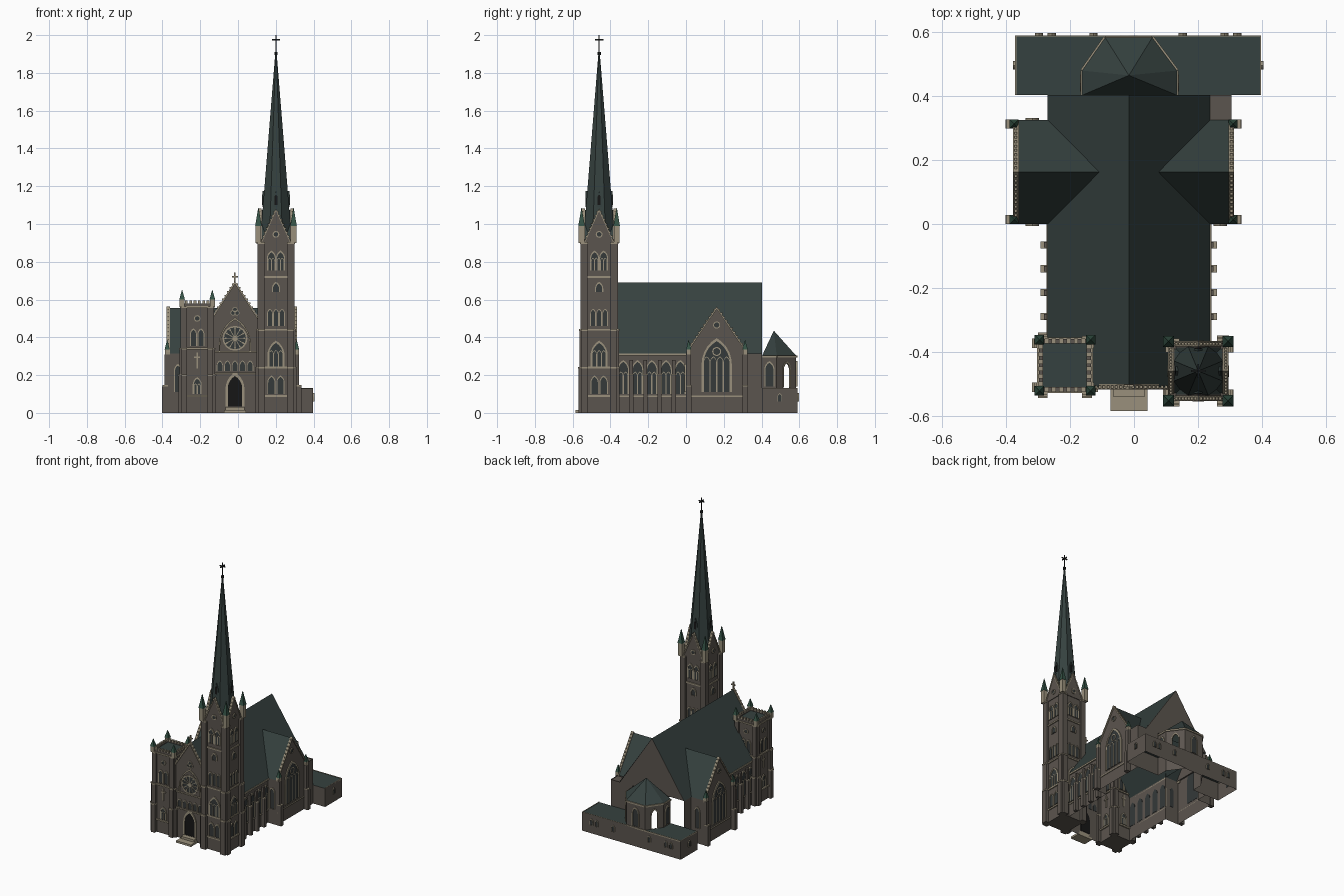
import bpy
from math import sin, cos, pi, radians
from mathutils import Matrix, Vector

if "Cube" in bpy.data.objects:
    bpy.data.objects.remove(bpy.data.objects["Cube"], do_unlink=True)

COLORS = {"stone": (.105, .09, .077), "trim": (.32, .28, .2), "slate": (.036, .053, .05),
          "glass": (.035, .041, .041), "copper": (.035, .085, .06), "door": (.008, .008, .008),
          "iron": (.015, .018, .018)}
NAMES = list(COLORS)
MATS = []
for key, rgb in COLORS.items():
    m = bpy.data.materials.new(key)
    m.use_nodes = True
    m.diffuse_color = (*rgb, 1)
    m.node_tree.nodes["Principled BSDF"].inputs["Base Color"].default_value = (*rgb, 1)
    MATS.append(m)

parts = {}


def add(part, mat, verts, faces):
    vs, fs, ms = parts.setdefault(part, ([], [], []))
    n = len(vs)
    vs += [tuple(v) for v in verts]
    fs += [[i + n for i in f] for f in faces]
    ms += [NAMES.index(mat)] * len(faces)


def wall(x, y, angle):
    # frame on a wall: u runs along it, z is up, d points outward
    return Matrix.Translation((x, y, 0)) @ Matrix.Rotation(radians(angle), 4, 'Z')


def extrude(part, mat, M, line, d0, d1):
    n = len(line)
    area = sum(line[i - 1][0] * line[i][1] - line[i][0] * line[i - 1][1] for i in range(n))
    line = line if area > 0 else line[::-1]
    vs = [M @ Vector((u, -d, z)) for d in (d1, d0) for u, z in line]
    fs = [list(range(n)), list(range(2 * n - 1, n - 1, -1))]
    fs += [[(i + 1) % n, i, n + i, n + (i + 1) % n] for i in range(n)]
    add(part, mat, vs, fs)


def ring(part, mat, M, outer, inner, d):
    n = len(outer)
    vs = [M @ Vector((u, -k, z)) for line, k in ((outer, d), (inner, d), (outer, 0), (inner, 0)) for u, z in line]
    fs = []
    for i in range(n):
        j = (i + 1) % n
        fs += [[i, j, n + j, n + i], [j, i, 2 * n + i, 2 * n + j], [n + i, n + j, 3 * n + j, 3 * n + i]]
    add(part, mat, vs, fs)


def sheet(part, mat, plan, z0, z1):
    for (a, b), (c, d) in zip(plan, plan[1:]):
        add(part, mat, [(a, b, z0), (c, d, z0), (c, d, z1), (a, b, z1)], [[0, 1, 2, 3]])


def frustum(part, mat, x, y, r0, z0, r1, z1, n=4):
    # r is measured to the flat sides
    k = 1 / cos(pi / n)
    vs = [(x + r * k * cos((2 * i + 1) * pi / n), y + r * k * sin((2 * i + 1) * pi / n), z)
          for r, z in ((r0, z0), (r1, z1)) for i in range(n)]
    fs = [[i, (i + 1) % n, n + (i + 1) % n, n + i] for i in range(n)]
    add(part, mat, vs, fs + [list(range(n))[::-1], list(range(n, 2 * n))])


def rect(u0, u1, z0, z1):
    return [(u0, z0), (u1, z0), (u1, z1), (u0, z1)]


def circle(u, z, r, n=16):
    return [(u + r * cos(2 * pi * i / n), z + r * sin(2 * pi * i / n)) for i in range(n)]


def arch(u, z, w, h, n=5):
    spring = z + h - w * sin(pi / 3)
    right = [(-w / 2 + w * cos(pi / 3 * i / n), spring + w * sin(pi / 3 * i / n)) for i in range(n + 1)]
    left = [(-a, b) for a, b in right[-2::-1]]
    return [(u + a, b) for a, b in [(-w / 2, z), (w / 2, z)] + right + left]


def chevron(w, z, h, t):
    return [(-w, z), (0, z + h), (w, z), (w, z - t), (0, z + h - t), (-w, z - t)]


def window(part, M, u, z, w, h, lights=1, t=.006, fill="glass"):
    extrude(part, fill, M, arch(u, z, w, h), -.002, .003)
    ring(part, "trim", M, arch(u, z, w + 2 * t, h + 1.6 * t), arch(u, z, w, h), .007)
    lw = w / lights
    for k in range(lights if lights > 1 else 0):
        c = u + (k + .5) * lw - w / 2
        ring(part, "trim", M, arch(c, z, lw, h * .7), arch(c, z, lw - .006, h * .7 - .005), .005)


def eye(part, M, u, z, r, t=.005):
    extrude(part, "glass", M, circle(u, z, r), 0, .003)
    ring(part, "trim", M, circle(u, z, r + t), circle(u, z, r), .006)


def gable_trim(part, M, w, z, h, t, step=8):
    extrude(part, "trim", M, chevron(w, z, h, t), -.01, .008)
    for k in range(1, step):
        for s in (-1, 1):
            u, v = s * w * k / step, z + h * (1 - k / step)
            extrude(part, "trim", M, rect(u - .004, u + .004, v, v + .008), -.004, .004)


def pinnacle(part, x, y, r, z0, z1, z2, mat="trim"):
    frustum(part, mat, x, y, r, z0, r, z1)
    frustum(part, "copper", x, y, r * 1.15, z1, .001, z2)


CX, NAVE, EAVE, RIDGE, FRONT, BACK = -.016, .25, .315, .69, -.51, .403
T0, T1, TZ = 0, .325, .555
TM = (T0 + T1) / 2
RIGHT, LEFT = CX - NAVE, CX + NAVE

# nave and transept walls, open at the floor and beside the apse
sheet("church_walls", "stone",
      [(RIGHT, BACK), (RIGHT, T1), (-.37, T1), (-.37, T0), (RIGHT, T0), (RIGHT, FRONT), (LEFT, FRONT),
       (LEFT, T0), (.305, T0), (.305, BACK), (.134, BACK)], 0, EAVE)
add("church_walls", "stone", [(LEFT, T1, .31), (.305, T1, .31), (.305, BACK, .31), (LEFT, BACK, .31)], [[0, 1, 2, 3]])
for y, a in ((FRONT, 0), (BACK, 180)):
    extrude("nave_gables", "stone", wall(CX, y, a), [(-NAVE, EAVE), (NAVE, EAVE), (0, RIDGE)], -.01, 0)

# roofs
for s, xe in ((1, .305), (-1, -.37)):
    e = CX + s * (NAVE + .004)
    add("nave_roof", "slate", [(e, FRONT, EAVE), (e, BACK, EAVE), (CX, BACK, RIDGE), (CX, FRONT, RIDGE)],
        [[0, 1, 2, 3][::s]])
    inner = CX + s * .093
    for y, f in ((T0, s), (T1, -s)):
        add("transept_roof", "slate", [(e - s * .004, y, EAVE), (xe, y, EAVE), (xe, TM, TZ), (inner, TM, TZ)],
            [[0, 1, 2, 3][::f]])

    # nave sides: five windows, four buttresses, eave band
    M = wall(CX + s * NAVE, 0, 90 * s)
    for k in range(5):
        window("nave_windows", M, s * (-.332 + .0755 * k), .1, .05, .17, 2)
    for k in range(4):
        u = s * (-.29 + .075 * k)
        extrude("nave_buttresses", "stone", M, rect(u - .011, u + .011, 0, .2), 0, .026)
        extrude("nave_buttresses", "trim", M, rect(u - .011, u + .011, .2, .207), 0, .026)
        extrude("nave_buttresses", "stone", M, rect(u - .009, u + .009, .2, .28), 0, .015)
    a, b = sorted((s * -.37, s * T0))
    extrude("nave_eaves", "trim", M, rect(a, b, .303, EAVE), 0, .008)
    extrude("nave_eaves", "trim", M, rect(a, b, .085, .092), 0, .005)

    # transept end with large window
    M = wall(xe, TM, 90 * s)
    h = T1 / 2
    extrude("transept_gables", "stone", M, [(-h, EAVE), (h, EAVE), (0, TZ)], -.01, 0)
    gable_trim("transept_gables", M, h, EAVE + .008, TZ - EAVE, .014, 12)
    window("transept_windows", M, 0, .11, .14, .27, 4, .01)
    ring("transept_windows", "trim", M, circle(0, .325, .024), circle(0, .325, .018), .006)
    eye("transept_windows", M, 0, .465, .014)
    extrude("transept_gables", "trim", M, rect(-h, h, .085, .092), 0, .005)
    for y in (T0 + .014, T1 - .012):
        u = s * (y - TM)
        extrude("transept_buttresses", "stone", M, rect(u - .014, u + .014, 0, .14), 0, .032)
        extrude("transept_buttresses", "trim", M, rect(u - .014, u + .014, .14, .147), 0, .03)
        extrude("transept_buttresses", "stone", M, rect(u - .013, u + .013, .14, .31), 0, .018)
        pinnacle("transept_pinnacles", xe + s * .005, y, .012, .3, .335, .385)
    for y, a in ((T0, 0), (T1, 180)):
        window("transept_windows", wall((xe + CX + s * NAVE) / 2, y, a), 0, .11, .03, .14)

# entrance front
M = wall(CX, FRONT, 0)
gable_trim("front_gable", M, .13, RIDGE - .13 * 1.5, .13 * 1.5 + .008, .016, 10)
for z in (.205, .32):
    extrude("front_bands", "trim", M, rect(-.12, .12, z, z + .008), 0, .008)
for k in range(5):
    window("front_arcade", M, (k - 2) * .04, .222, .026, .05, 1, .004)
window("front_door", M, 0, .035, .076, .16, 1, .012, "door")
extrude("front_steps", "trim", M, rect(-.058, .058, 0, .014), 0, .075)
extrude("front_steps", "trim", M, rect(-.05, .05, 0, .03), 0, .03)
ring("rose_window", "trim", M, arch(0, .325, .17, .18), arch(0, .325, .156, .168), .008)
eye("rose_window", M, 0, .395, .058, .008)
for k in range(12):
    spoke = M @ Matrix.Translation((0, 0, .395)) @ Matrix.Rotation(k * pi / 6, 4, 'Y')
    extrude("rose_window", "trim", spoke, rect(-.002, .002, .01, .058), 0, .006)
    extrude("rose_window", "trim", spoke, circle(0, .05, .005, 6), 0, .005)
extrude("rose_window", "trim", M, circle(0, .395, .014), 0, .007)
for k in range(3):
    t = pi / 2 + k * 2 * pi / 3
    eye("gable_trefoil", M, .012 * cos(t), .535 + .012 * sin(t), .01, .004)
extrude("gable_cross", "trim", M, rect(-.004, .004, RIDGE, .742), -.008, 0)
extrude("gable_cross", "trim", M, rect(-.015, .015, .718, .726), -.008, 0)

# tall tower
X, Y, R = .201, -.46, .086
frustum("tall_tower", "stone", X, Y, R, 0, R, .92)
for a in range(0, 360, 90):
    M = wall(X, Y, a) @ Matrix.Translation((0, -R, 0))
    for s in (-1, 1):
        for z0, z1, d in ((0, .24, .022), (.24, .44, .018), (.44, .9, .013)):
            lo, hi = sorted((s * .058, s * (R + .01)))
            extrude("tall_tower_buttresses", "stone", M, rect(lo, hi, z0, z1), -.01, d)
            extrude("tall_tower_buttresses", "trim", M, rect(lo, hi, z1 - .006, z1 + .004), -.01, d + .003)
    for z in (.085, .235, .435, .715):
        extrude("tall_tower_bands", "trim", M, rect(-.06, .06, z, z + .01), 0, .007)
    for u in (-.024, .024):
        window("tall_tower_windows", M, u, .1, .034, .09, 1, .005)
        window("belfry_openings", M, u, .755, .036, .095, 2, .006)
    window("tall_tower_windows", M, 0, .245, .075, .125, 3, .008)
    for u in (-.032, 0, .032):
        window("tall_tower_windows", M, u, .46, .022, .085, 1, .004)
    window("tall_tower_windows", M, 0, .64, .032, .045, 1, .006)
    # spire gables and dormers
    tri = [(-.078, .9), (.078, .9), (0, 1.075)]
    extrude("spire_gables", "stone", M, tri, -.012, .004)
    extrude("spire_gables", "slate", M, tri, -R, -.012)
    gable_trim("spire_gables", M, .078, .908, .175, .014)
    eye("spire_gables", M @ Matrix.Translation((0, -.004, 0)), 0, .945, .012, .006)
    D = wall(X, Y, a)
    extrude("spire_dormers", "slate", D, [(-.014, 1.09), (.014, 1.09), (.014, 1.14), (0, 1.175), (-.014, 1.14)], .03, .071)
    extrude("spire_dormers", "door", D, arch(0, 1.1, .016, .055), .071, .073)
for sx in (-1, 1):
    for sy in (-1, 1):
        pinnacle("tall_tower_pinnacles", X + sx * .093, Y + sy * .093, .015, .9, .99, 1.085)
frustum("spire", "slate", X, Y, .083, .92, .004, 1.9, 8)
frustum("spire_cross", "iron", X, Y, .009, 1.895, .009, 1.91, 8)
frustum("spire_cross", "iron", X, Y, .003, 1.9, .003, 2)
for a in (0, 90):
    extrude("spire_cross", "iron", wall(X, Y, a), rect(-.022, .022, 1.972, 1.979), -.003, .003)

# short tower with battlements
X, Y, R = -.216, -.442, .078
frustum("short_tower", "stone", X, Y, R, 0, R, .57)
frustum("short_tower", "slate", X, Y, R - .008, .57, R - .008, .573)
for a in range(0, 360, 90):
    M = wall(X, Y, a) @ Matrix.Translation((0, -R, 0))
    for s in (-1, 1):
        for z0, z1, d in ((0, .2, .022), (.2, .34, .016), (.34, .56, .01)):
            lo, hi = sorted((s * .054, s * (R + .006)))
            extrude("short_tower_buttresses", "stone", M, rect(lo, hi, z0, z1), -.01, d)
            extrude("short_tower_buttresses", "trim", M, rect(lo, hi, z1 - .005, z1 + .004), -.01, d + .003)
    for z in (.085, .335, .555):
        extrude("short_tower_bands", "trim", M, rect(-.06, .06, z, z + .01), 0, .009)
    extrude("battlements", "stone", M, rect(-R, R, .565, .58), -.01, .004)
    for k in range(6):
        u = (k - 2.5) * .023
        extrude("battlements", "trim", M, rect(u - .007, u + .007, .58, .594), -.01, .005)
    window("short_tower_windows", M, 0, .1, .036, .08, 2, .006)
    for u in (-.02, .02):
        window("short_tower_windows", M, u, .355, .026, .085, 1, .005)
    eye("short_tower_windows", M, 0, .5, .012)
    extrude("short_tower_cross", "trim", M, rect(-.004, .004, .235, .32), 0, .006)
    extrude("short_tower_cross", "trim", M, rect(-.016, .016, .29, .298), 0, .006)
for sx in (-1, 1):
    for sy in (-1, 1):
        pinnacle("short_tower_pinnacles", X + sx * .08, Y + sy * .08, .013, .56, .6, .65)

# apse with open windows on its slanted sides
plan = [(.134, BACK), (.134, .48), (.057, .583), (-.09, .583), (-.162, .48), (-.162, BACK)]
sheet("apse_walls", "stone", plan, 0, .13)
for k, (p, q) in enumerate(zip(plan, plan[1:])):
    p, q = Vector(p), Vector(q)
    mid, e = (p + q) / 2, q - p
    M = Matrix.Translation((mid.x, mid.y, 0)) @ Matrix.Rotation(Vector((1, 0)).angle_signed(e) * -1, 4, 'Z')
    w = e.length / 2
    if k in (1, 3):
        hole = arch(0, .135, .042, .13)
        line = hole[1:] + hole[:1] + [(-.021, .13), (-w, .13), (-w, .3), (w, .3), (w, .13), (.021, .13)]
        extrude("apse_walls", "stone", M, line, -.006, 0)
        ring("apse_windows", "trim", M, arch(0, .135, .052, .138), hole, .006)
    else:
        extrude("apse_walls", "stone", M, rect(-w, w, .13, .3), -.006, 0)
        window("apse_windows", M, 0, .14, .042, .125)
    extrude("apse_walls", "trim", M, rect(-w, w, .292, .303), 0, .006)
add("apse_roof", "slate", [(x, y, .303) for x, y in plan] + [(CX, .465, .435)],
    [[i, (i + 1) % 6, 6] for i in range(6)])

# low rear wing, wrapped around the apse
W0, W1, WB = -.372, .398, .59
sheet("rear_wing", "stone", [plan[0], (W1, BACK), (W1, WB), (W0, WB), (W0, BACK), plan[-1]], 0, .13)
add("rear_wing", "slate", [(x, y, .13) for x, y in [(W0, BACK), (W0, WB), (W1, WB), (W1, BACK)] + plan],
    [list(range(9, -1, -1))])
M = wall((W0 + W1) / 2, WB, 180)
half = (W1 - W0) / 2
extrude("rear_wing_trim", "trim", M, rect(-half, half, .124, .133), -.004, 0)
for x, s in ((W0, -1), (W1, 1)):
    side = wall(x, (BACK + WB) / 2, 90 * s)
    extrude("rear_wing_trim", "trim", side, rect(-.093, .093, .124, .133), -.004, 0)
    window("rear_wing_windows", side, 0, .06, .02, .04, 1, .003)
for u in (-.31, -.27, -.14, .14, .27, .31):
    window("rear_wing_windows", M, u, .06, .02, .04, 1, .003)

# turn the collected parts into objects
for name, (vs, fs, ms) in parts.items():
    mesh = bpy.data.meshes.new(name)
    mesh.from_pydata(vs, [], fs)
    used = sorted(set(ms))
    for i in used:
        mesh.materials.append(MATS[i])
    for poly, i in zip(mesh.polygons, ms):
        poly.material_index = used.index(i)
    mesh.update()
    bpy.context.collection.objects.link(bpy.data.objects.new(name, mesh))
